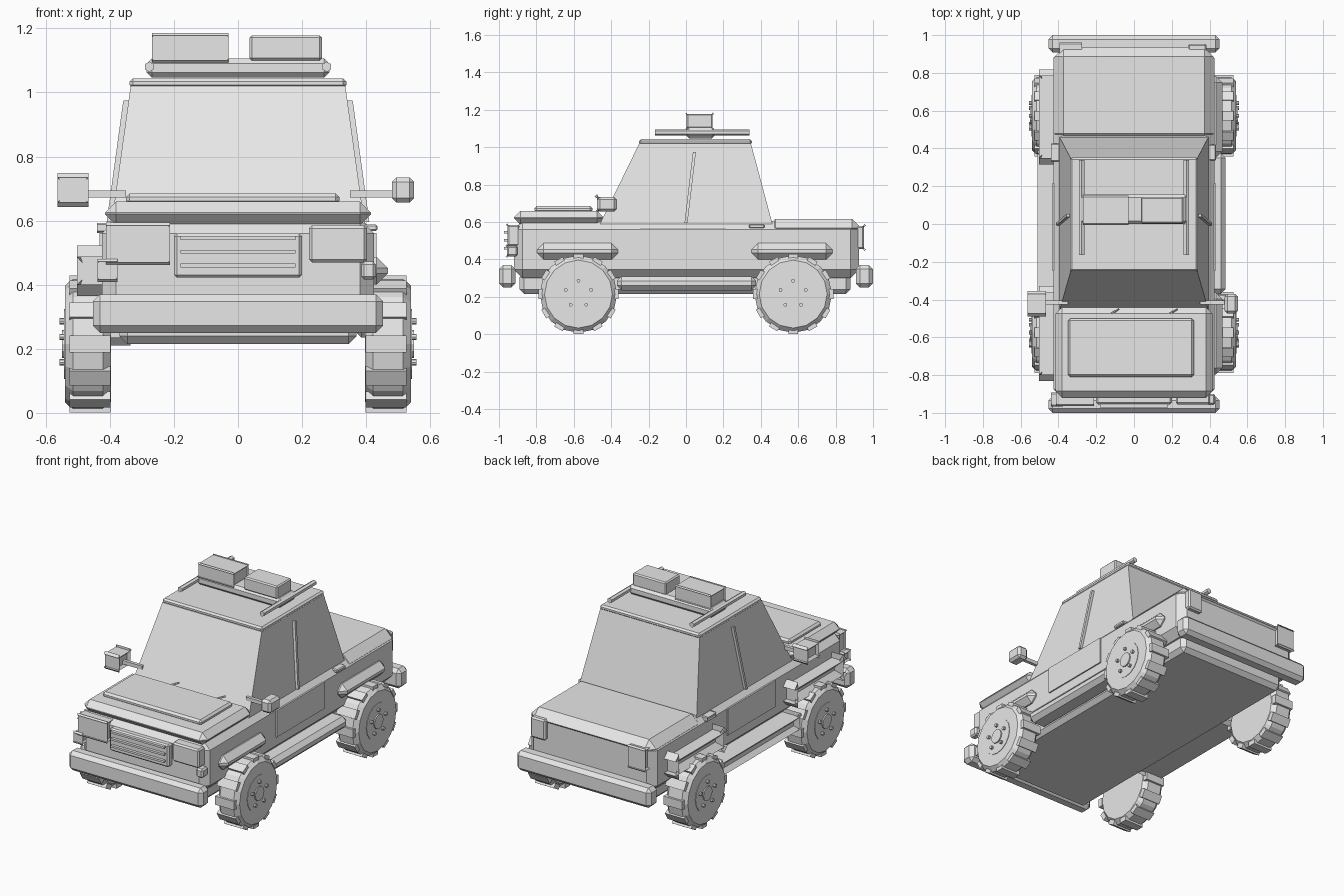
import bpy, bmesh, math
from mathutils import Matrix, Vector

if "Cube" in bpy.data.objects:
    bpy.data.objects.remove(bpy.data.objects["Cube"])

grey = bpy.data.materials.new("light_grey")
grey.diffuse_color = (0.8, 0.8, 0.8, 1)
grey.use_nodes = True
grey.node_tree.nodes["Principled BSDF"].inputs["Base Color"].default_value = grey.diffuse_color


def finish(bm, name):
    bmesh.ops.recalc_face_normals(bm, faces=bm.faces)
    me = bpy.data.meshes.new(name)
    bm.to_mesh(me)
    bm.free()
    me.materials.append(grey)
    ob = bpy.data.objects.new(name, me)
    bpy.context.collection.objects.link(ob)
    return ob


def box(name, x, y, z, bevel=0.0, both=False):
    """Chamfered box from (min, max) ranges; both=True adds the x-mirrored twin."""
    for s in ((1, -1) if both else (1,)):
        bm = bmesh.new()
        bmesh.ops.create_cube(bm, size=1)
        for v in bm.verts:
            v.co = [r[0] + (c + 0.5) * (r[1] - r[0]) for c, r in zip(v.co, (x, y, z))]
            v.co.x *= s
        if bevel:
            bmesh.ops.bevel(bm, geom=bm.edges[:], offset=bevel, segments=1, affect='EDGES')
        finish(bm, name + ("" if not both else "_right" if s > 0 else "_left"))


def frustum(name, lo, hi):
    """Tapered block; lo and hi are (half width, y min, y max, z)."""
    bm = bmesh.new()
    rings = [[bm.verts.new((sx * w, y, z)) for sx, y in ((-1, a), (1, a), (1, b), (-1, b))]
             for w, a, b, z in (lo, hi)]
    bm.faces.new(rings[0])
    bm.faces.new(rings[1])
    for i in range(4):
        j = (i + 1) % 4
        bm.faces.new((rings[0][i], rings[0][j], rings[1][j], rings[1][i]))
    finish(bm, name)


def rod(name, p, q, r, sides):
    """Straight rod between two points."""
    p, q = Vector(p), Vector(q)
    d = q - p
    bm = bmesh.new()
    bmesh.ops.create_cone(bm, cap_ends=True, segments=sides, radius1=r, radius2=r, depth=d.length,
                          matrix=Matrix.Translation((p + q) / 2) @ d.to_track_quat('Z', 'Y').to_matrix().to_4x4())
    finish(bm, name)


# Chassis, body, hood and rear deck
box("chassis", (-0.37, 0.37), (-0.89, 0.88), (0.215, 0.33), 0.025)
box("body", (-0.425, 0.425), (-0.92, 0.925), (0.30, 0.605), 0.045)
box("hood", (-0.415, 0.415), (-0.92, -0.44), (0.585, 0.66), 0.035)
box("hood_panel", (-0.35, 0.317), (-0.81, -0.50), (0.65, 0.685), 0.012)
box("rear_deck", (-0.42, 0.42), (0.43, 0.935), (0.52, 0.617), 0.048)
box("front_bumper", (-0.453, 0.453), (-1.0, -0.912), (0.25, 0.37), 0.022)
box("rear_bumper", (-0.453, 0.453), (0.908, 1.0), (0.25, 0.37), 0.022)

# Cabin and roof
frustum("cabin", (0.395, -0.46, 0.462, 0.59), (0.335, -0.25, 0.347, 1.02))
box("roof", (-0.338, 0.338), (-0.25, 0.352), (1.013, 1.044), 0.01)
for s, side in ((1, "right"), (-1, "left")):
    bm = bmesh.new()
    bmesh.ops.create_cube(bm, size=1)
    for v in bm.verts:  # slanted door pillar following the window plane
        t = v.co.z + 0.5
        v.co = (s * (0.395 - 0.052 * t + v.co.x * 0.03), 0.0 + 0.045 * t + v.co.y * 0.016, 0.595 + 0.38 * t)
    finish(bm, "door_pillar_" + side)
for x in (-0.1, 0.21):
    rod("wiper", (x - 0.02, -0.475, 0.66), (x + 0.02, -0.45, 0.675), 0.006, 6)

# Side details
box("door", (0.40, 0.433), (-0.245, 0.214), (0.40, 0.562), 0, True)
box("door_handle", (0.39, 0.435), (0.337, 0.42), (0.567, 0.588), 0.005, True)
box("side_step", (0.36, 0.485), (-0.37, 0.375), (0.235, 0.31), 0.025, True)
for name, y in (("front", -0.58), ("rear", 0.567)):
    box(name + "_fender_flare", (0.38, 0.468), (y - 0.217, y + 0.217), (0.40, 0.487), 0.035, True)
box("mirror", (0.48, 0.55), (-0.475, -0.37), (0.656, 0.735), 0.014, True)
box("mirror_arm", (0.35, 0.49), (-0.425, -0.405), (0.672, 0.694), 0, True)

# Front and rear lights, grille
box("headlight", (0.222, 0.403), (-0.955, -0.89), (0.47, 0.585), 0.009, True)
box("turn_signal", (0.385, 0.43), (-0.957, -0.9), (0.417, 0.472), 0.009, True)
box("tail_light", (0.285, 0.385), (0.89, 0.953), (0.455, 0.58), 0.009, True)
box("grille", (-0.2, 0.2), (-0.955, -0.9), (0.422, 0.56), 0.009)
for z in (0.46, 0.503, 0.546):
    box("grille_slat", (-0.18, 0.18), (-0.972, -0.94), (z - 0.006, z + 0.006))

# Roof rack and lamps
for x in (-0.277, 0.277):
    rod("roof_rail", (x, -0.165, 1.08), (x, 0.34, 1.08), 0.016, 6)
box("lamp_base", (-0.285, 0.285), (0.0, 0.155), (1.047, 1.106), 0.016)
box("roof_lamp", (0.036, 0.262), (0.003, 0.143), (1.1, 1.178), 0.007, True)


# Wheels
def wheel(name, s, y):
    cz = 0.215
    turn = Matrix.Rotation(math.pi / 2, 4, 'Y')
    bm = bmesh.new()
    bmesh.ops.create_cone(bm, cap_ends=True, segments=16, radius1=0.207, radius2=0.207, depth=0.143,
                          matrix=Matrix.Translation((s * 0.4685, y, cz)) @ turn)
    rims = [e for e in bm.edges if abs(e.verts[0].co.x - e.verts[1].co.x) < 1e-4]
    bmesh.ops.bevel(bm, geom=rims, offset=0.025, segments=1, affect='EDGES')
    # Tread blocks
    for i in range(12):
        m = (Matrix.Translation((s * 0.462, y, cz)) @ Matrix.Rotation(i * math.pi / 6, 4, 'X')
             @ Matrix.Translation((0, 0, -0.2)) @ Matrix.Diagonal((0.128, 0.052, 0.029, 1)))
        bmesh.ops.create_cube(bm, size=1, matrix=m)
    finish(bm, name)
    rod(name + "_rim", (s * 0.5, y, cz), (s * 0.543, y, cz), 0.11, 16)
    rod(name + "_hub", (s * 0.5, y, cz), (s * 0.55, y, cz), 0.043, 12)
    for i in range(5):
        a = i * math.tau / 5
        p = (y + 0.071 * math.sin(a), cz + 0.071 * math.cos(a))
        rod(name + "_bolt", (s * 0.52, *p), (s * 0.557, *p), 0.01, 8)


for s, side in ((1, "right"), (-1, "left")):
    for end, y in (("front", -0.575), ("rear", 0.573)):
        wheel(f"{end}_{side}_wheel", s, y)
